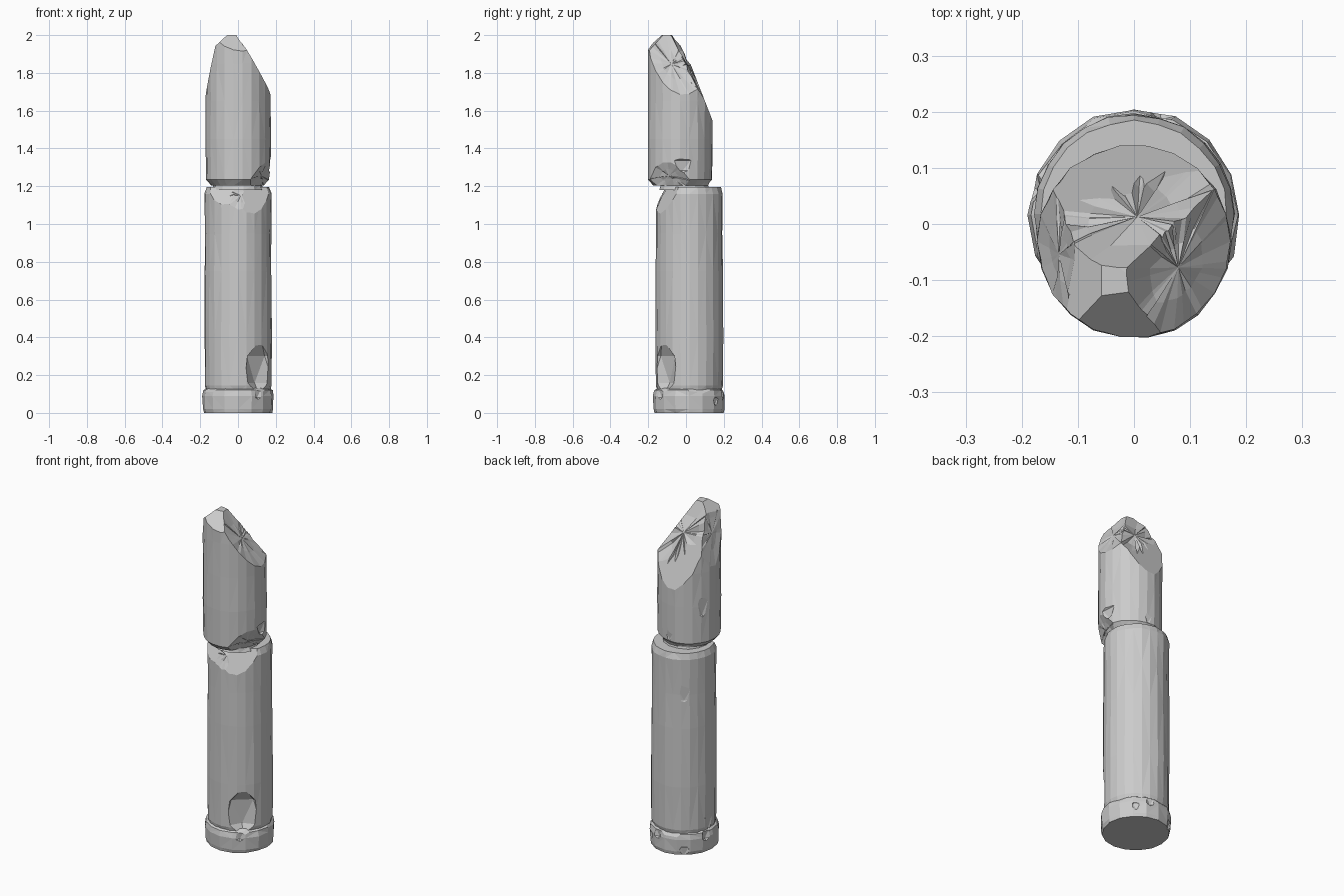
import bpy, bmesh, math, random
from mathutils import Vector, Matrix

if "Cube" in bpy.data.objects:
    bpy.data.objects.remove(bpy.data.objects["Cube"])

random.seed(4)


def drum(profile, cy, sides, jitter):
    """Stack of slightly irregular rings, closed top and bottom. profile = (z, radius)."""
    bm = bmesh.new()
    rings = []
    for z, r in profile:
        ring = []
        for i in range(sides):
            a = 2 * math.pi * i / sides
            rr = r - random.random() * jitter
            ring.append(bm.verts.new((rr * math.cos(a), cy + rr * math.sin(a), z)))
        rings.append(ring)
    for lo, hi in zip(rings, rings[1:]):
        for i in range(sides):
            j = (i + 1) % sides
            bm.faces.new((lo[i], lo[j], hi[j], hi[i]))
    bm.faces.new(rings[0][::-1])
    bm.faces.new(rings[-1])
    bmesh.ops.triangulate(bm, faces=bm.faces[:])
    return bm


def chip(bm, co, no, rough=0.0):
    """Break off everything beyond a plane, cap it, optionally roughen the cap."""
    no = Vector(no).normalized()
    res = bmesh.ops.bisect_plane(bm, geom=bm.verts[:] + bm.edges[:] + bm.faces[:],
                                 plane_co=co, plane_no=no, clear_outer=True)
    cut = [e for e in res['geom_cut'] if isinstance(e, bmesh.types.BMEdge)]
    if not cut:
        return
    caps = bmesh.ops.holes_fill(bm, edges=cut, sides=0)['faces']
    if rough and caps:
        centre = bmesh.ops.poke(bm, faces=caps)
        spokes = [e for v in centre['verts'] for e in v.link_edges]
        mid = bmesh.ops.subdivide_edges(bm, edges=spokes, cuts=1)
        for v in [g for g in mid['geom_inner'] if isinstance(g, bmesh.types.BMVert)]:
            v.co += no * random.uniform(-rough, rough * 0.5)


def finish(bm, name):
    bmesh.ops.recalc_face_normals(bm, faces=bm.faces[:])
    me = bpy.data.meshes.new(name)
    bm.to_mesh(me)
    bm.free()
    ob = bpy.data.objects.new(name, me)
    bpy.context.collection.objects.link(ob)
    return ob


def gouge(target, deg, radius, cy, z, size):
    """Cut a faceted hollow; size = (radial, tangential, vertical)."""
    a = math.radians(deg)
    bm = bmesh.new()
    bmesh.ops.create_icosphere(bm, subdivisions=1, radius=1)
    m = (Matrix.Translation((radius * math.cos(a), cy + radius * math.sin(a), z))
         @ Matrix.Rotation(a, 4, 'Z') @ Matrix.Diagonal((*size, 1)))
    bmesh.ops.transform(bm, matrix=m, verts=bm.verts[:])
    cutter = finish(bm, "gouge_cutter")
    cutter.hide_render = True
    mod = target.modifiers.new("gouge", 'BOOLEAN')
    mod.operation = 'DIFFERENCE'
    mod.solver = 'EXACT'
    mod.object = cutter
    bpy.context.view_layer.objects.active = target
    bpy.ops.object.modifier_apply(modifier=mod.name)
    bpy.data.objects.remove(cutter)


# Base slab with worn rim
bm = drum([(0, 0.184), (0.02, 0.19), (0.09, 0.193), (0.12, 0.186), (0.133, 0.165)], 0.016, 16, 0.006)
for deg, d in ((20, 0.225), (100, 0.225), (215, 0.228), (310, 0.23)):
    a = math.radians(deg)
    n = Vector((math.cos(a), math.sin(a), 0.75)).normalized()
    chip(bm, Vector((0, 0.016, 0)) + n * (d * 0.93), n)
base = finish(bm, "column_base")
for deg, z, s in ((75, 0.1, 0.035), (125, 0.02, 0.04), (165, 0.1, 0.04), (-55, 0.1, 0.035), (50, 0.06, 0.03)):
    gouge(base, deg, 0.2, 0.016, z, (s * 0.8, s, s * 1.2))

# Main shaft with chipped top front edge
bm = drum([(0.11, 0.17), (0.145, 0.178), (0.4, 0.18), (0.75, 0.179), (0.95, 0.177),
           (1.16, 0.179), (1.195, 0.168)], 0.018, 24, 0.004)
chip(bm, (0, -0.14, 1.12), (0.1, -1, 0.42), 0.006)
chip(bm, (0.06, -0.115, 1.13), (0.45, -0.9, 0.4))
chip(bm, (-0.07, -0.115, 1.15), (-0.35, -0.9, 0.55))
shaft = finish(bm, "column_shaft")
gouge(shaft, -50, 0.19, 0.018, 0.23, (0.06, 0.115, 0.16))
gouge(shaft, 125, 0.2, 0.018, 0.97, (0.035, 0.11, 0.12))
gouge(shaft, 175, 0.195, 0.018, 0.17, (0.03, 0.06, 0.09))

# Narrow joint between the two drums
finish(drum([(1.18, 0.14), (1.205, 0.135), (1.24, 0.15)], -0.008, 14, 0.008), "column_joint")

# Upper drum, broken off diagonally
bm = drum([(1.205, 0.145), (1.235, 0.172), (1.45, 0.175), (1.65, 0.174), (1.85, 0.174),
           (2.0, 0.174)], -0.031, 22, 0.004)
chip(bm, (0, -0.07, 1.98), (0.12, 0.87, 0.5), 0.016)       # long rear break
chip(bm, (0.0, -0.1, 1.98), (0.85, 0.1, 0.52), 0.006)      # right shoulder
chip(bm, (-0.12, -0.1, 1.92), (-1, 0.1, 0.24), 0.004)      # left flank
chip(bm, (-0.09, -0.1, 1.97), (-0.7, 0, 0.75))             # left tip
chip(bm, (0, -0.19, 1.93), (0.1, -0.75, 0.75))             # front tip
chip(bm, (0, -0.06, 1.985), (0.3, 0.4, 1))                 # blunt peak
chip(bm, (0, 0.12, 1.6), (0, 0.9, 0.35))                   # rear rim
chip(bm, (0.145, -0.06, 1.27), (0.85, -0.4, -0.45), 0.006)  # lower right corner
top = finish(bm, "column_broken_top")
gouge(top, 5, 0.2, -0.031, 1.31, (0.05, 0.08, 0.06))
gouge(top, 150, 0.195, -0.031, 1.45, (0.035, 0.07, 0.11))
gouge(top, 85, 0.195, -0.031, 1.27, (0.035, 0.06, 0.06))
